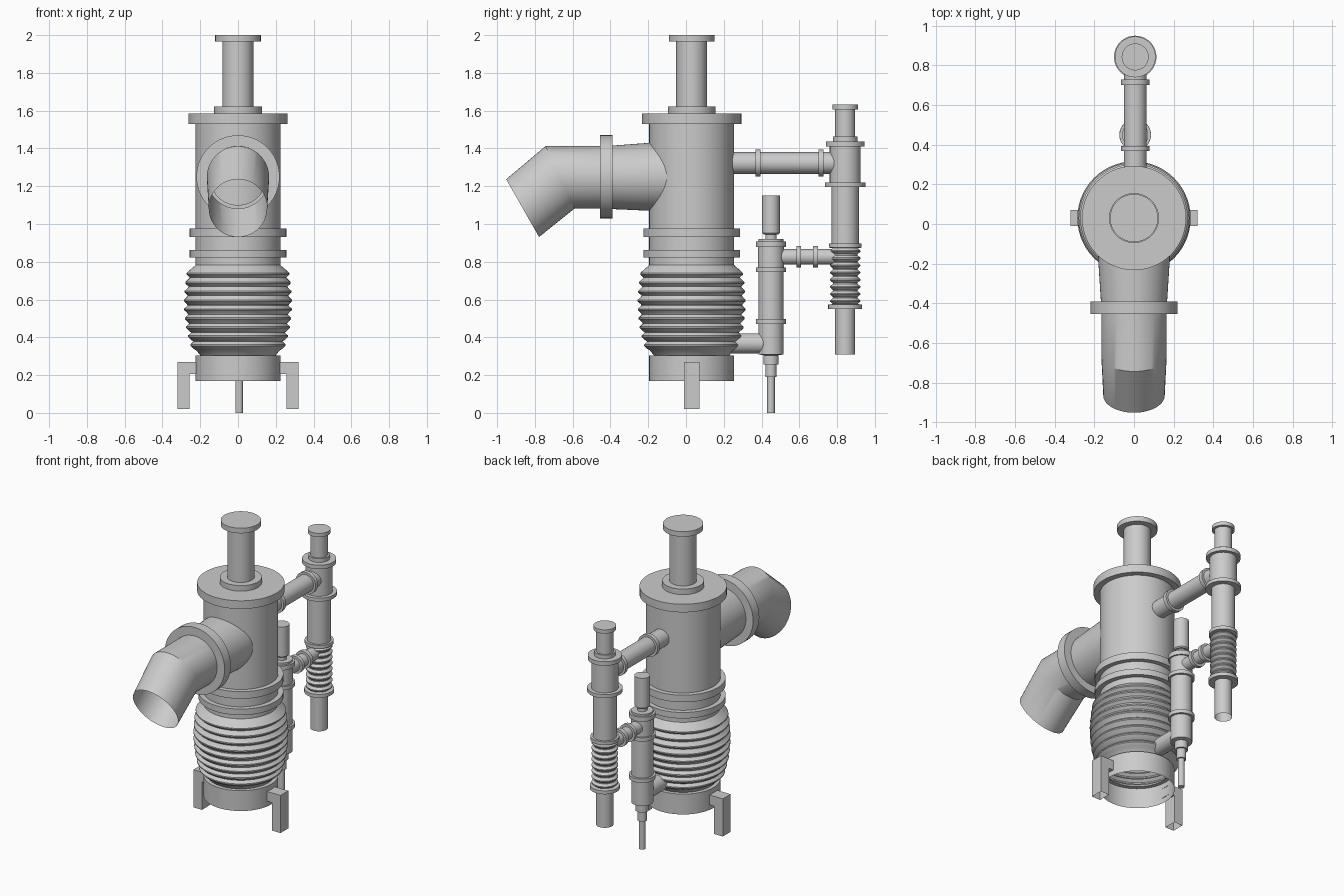
import bpy, bmesh, math
from mathutils import Vector

if "Cube" in bpy.data.objects:
    bpy.data.objects.remove(bpy.data.objects["Cube"])

SEG = 56
PX = 0.006  # side columns sit slightly off the centre line


def finish(name, bm, angle=30):
    me = bpy.data.meshes.new(name)
    bmesh.ops.recalc_face_normals(bm, faces=bm.faces)
    bm.to_mesh(me)
    bm.free()
    ob = bpy.data.objects.new(name, me)
    bpy.context.collection.objects.link(ob)
    bpy.ops.object.select_all(action='DESELECT')
    ob.select_set(True)
    bpy.context.view_layer.objects.active = ob
    bpy.ops.object.shade_smooth_by_angle(angle=math.radians(angle))
    return ob


def loft(name, rings, cap_start=False, cap_end=False):
    """rings: (centre, half vector a, half vector b)"""
    bm = bmesh.new()
    loops = []
    for c, a, b in rings:
        c, a, b = Vector(c), Vector(a), Vector(b)
        loops.append([bm.verts.new(c + a * math.cos(t) + b * math.sin(t))
                      for t in (2 * math.pi * i / SEG for i in range(SEG))])
    for l0, l1 in zip(loops, loops[1:]):
        for i in range(SEG):
            j = (i + 1) % SEG
            bm.faces.new((l0[i], l0[j], l1[j], l1[i]))
    if cap_start:
        bm.faces.new(loops[0])
    if cap_end:
        bm.faces.new(loops[-1])
    return finish(name, bm)


def lathe(name, x, y, profile, cap_start=False, cap_end=True):
    """Turned part about a vertical axis; profile of (radius, z)."""
    return loft(name, [((x, y, z), (r, 0, 0), (0, r, 0)) for r, z in profile],
                cap_start, cap_end)


def tube_y(name, x, z, profile, caps=False):
    """Turned part about a y axis; profile of (radius, y)."""
    return loft(name, [((x, y, z), (r, 0, 0), (0, 0, r)) for r, y in profile],
                caps, caps)


def steps(*spans):
    """Stepped profile from (radius, z_low, z_high) spans."""
    return [(r, z) for r, a, b in spans for z in (a, b)]


def bellows(z0, z1, radii, depth):
    """Ridges with slightly flattened peaks, one per radius."""
    h = (z1 - z0) / len(radii)
    pts = []
    for i, r in enumerate(radii):
        z = z0 + i * h
        pts += [(r - depth, z + 0.08 * h), (r, z + 0.42 * h),
                (r, z + 0.58 * h), (r - depth, z + 0.92 * h)]
    return pts


# Main vessel: open foot ring, corrugated section, collars, lid and top stack
MY = 0.03
lathe("foot_ring", 0, MY, [(0.225, 0.17), (0.225, 0.305), (0.2, 0.305)], cap_end=False)
ridges = [0.252, 0.265, 0.275, 0.281, 0.285, 0.286, 0.283, 0.279, 0.272]
lathe("main_bellows", 0, MY,
      [(0.2, 0.305), (0.222, 0.332)] + bellows(0.335, 0.76, ridges, 0.017)
      + [(0.225, 0.782)], cap_end=False)
lathe("main_body", 0, MY, steps(
    (0.225, 0.782, 0.822), (0.256, 0.822, 0.862), (0.225, 0.862, 0.93),
    (0.256, 0.93, 0.977), (0.225, 0.977, 1.53), (0.263, 1.53, 1.584),
    (0.126, 1.584, 1.621), (0.082, 1.621, 1.966), (0.121, 1.966, 2.0)))

# Bracket legs, hollow and open underneath
for name, s in (("right_leg", 1), ("left_leg", -1)):
    bm = bmesh.new()
    outline = [(0.257, 0.02), (0.32, 0.02), (0.32, 0.27), (0.222, 0.27),
               (0.222, 0.205), (0.257, 0.205)]
    sides = [[bm.verts.new((s * x, MY + dy, z)) for x, z in outline]
             for dy in (-0.041, 0.041)]
    for loop in sides:
        bm.faces.new(loop)
    for i in range(1, 6):
        j = (i + 1) % 6
        if i != 3:
            bm.faces.new((sides[0][i], sides[0][j], sides[1][j], sides[1][i]))
    finish(name, bm)

# Large bent outlet pipe, open at the end
loft("outlet_pipe", [
    ((0, -0.08, 1.25), (0.182, 0, 0), (0, 0, 0.182)),
    ((0, -0.19, 1.25), (0.18, 0, 0), (0, 0, 0.18)),
    ((0, -0.39, 1.247), (0.167, 0, 0), (0, 0, 0.168)),
    ((0, -0.45, 1.247), (0.165, 0, 0), (0, 0, 0.166)),
    ((0, -0.667, 1.247), (0.165, 0, 0), (0, -0.077, 0.165)),
    ((0, -0.865, 1.084), (0.155, 0, 0), (0, -0.087, 0.153))])
tube_y("outlet_flange", 0, 1.25, [(0.15, -0.455), (0.22, -0.455), (0.22, -0.39), (0.15, -0.39)])

# Outer column with its own small bellows
lathe("outer_column", PX, 0.843,
      steps((0.053, 0.31, 0.55), (0.09, 0.55, 0.573))
      + bellows(0.573, 0.875, [0.08] * 8, 0.014)
      + steps((0.087, 0.875, 0.897), (0.072, 0.897, 1.197), (0.107, 1.197, 1.22),
              (0.082, 1.22, 1.41), (0.103, 1.41, 1.437), (0.064, 1.437, 1.462),
              (0.053, 1.462, 1.607), (0.068, 1.607, 1.632)))

# Inner column
lathe("inner_column", PX, 0.45, steps(
    (0.02, 0.0, 0.19), (0.029, 0.19, 0.255), (0.04, 0.255, 0.305),
    (0.066, 0.31, 0.47), (0.08, 0.47, 0.496), (0.066, 0.496, 0.745),
    (0.08, 0.745, 0.77), (0.069, 0.77, 0.877), (0.079, 0.877, 0.907),
    (0.066, 0.907, 0.92), (0.03, 0.92, 0.945))
    + [(0.04, 0.945), (0.047, 0.952), (0.047, 1.15)], cap_start=True)

# Connecting pipes with ring collars
for name, z, r, y0, y1, ring_r, ring_ys in (
        ("upper_link", 1.323, 0.057, 0.22, 0.82, 0.072, ((0.368, 0.394), (0.702, 0.728))),
        ("middle_link", 0.826, 0.041, 0.46, 0.82, 0.057, ((0.585, 0.61), (0.672, 0.7))),
        ("lower_link", 0.368, 0.053, 0.2, 0.45, 0, ())):
    prof = [(r, y0)]
    for a, b in ring_ys:
        prof += [(r, a), (ring_r, a), (ring_r, b), (r, b)]
    tube_y(name, PX, z, prof + [(r, y1)])
